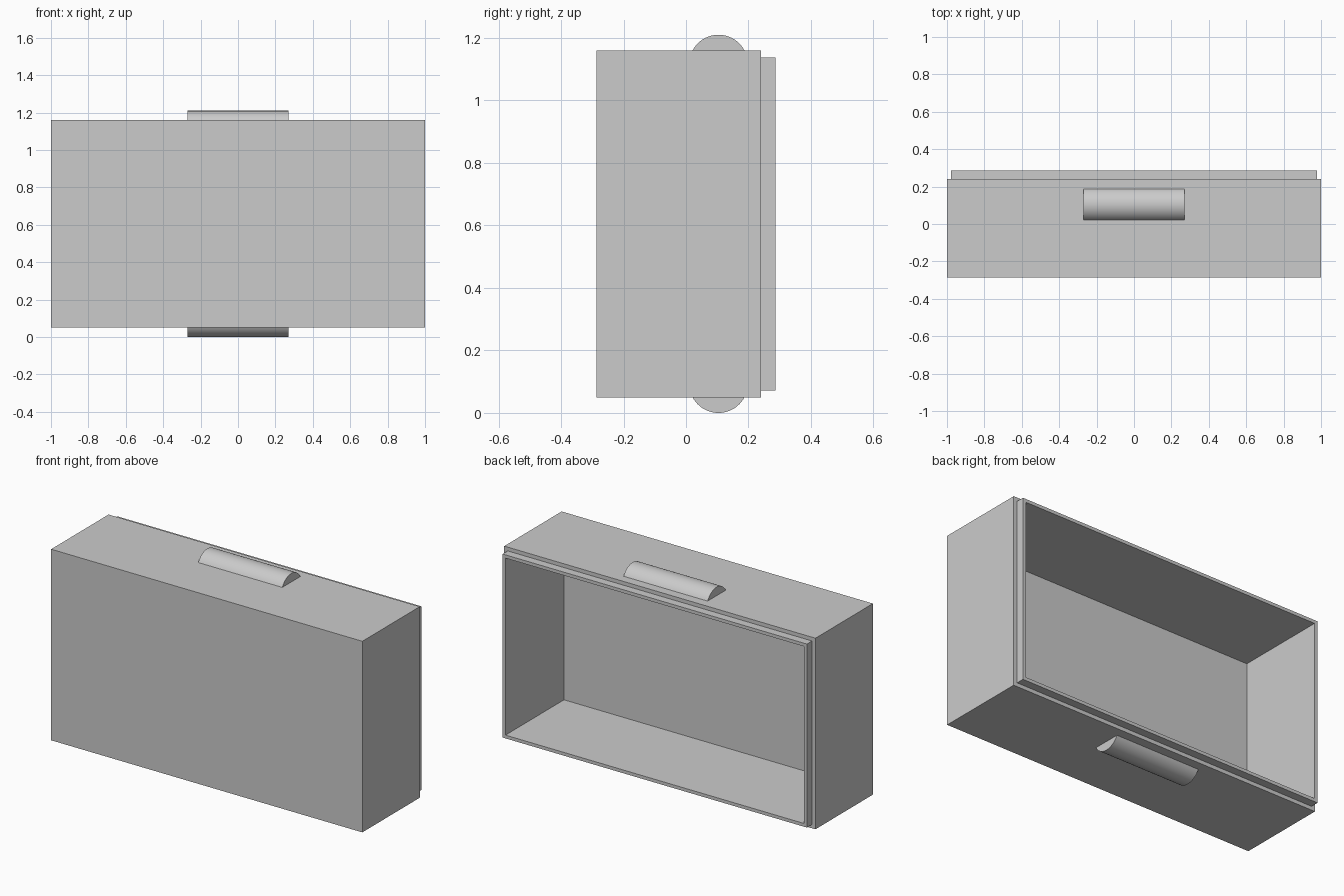
import bpy
import bmesh
import math

cube = bpy.data.objects.get("Cube")
if cube:
    bpy.data.objects.remove(cube, do_unlink=True)

GREY = (0.6, 0.6, 0.6, 1)
grey = bpy.data.materials.new("plain grey")
grey.use_nodes = True
grey.diffuse_color = GREY
bsdf = next(n for n in grey.node_tree.nodes if n.type == 'BSDF_PRINCIPLED')
bsdf.inputs["Base Color"].default_value = GREY

MID_Z = 0.605                       # centre height of the case
FRONT, STEP, RIM, FLOOR = -0.287, 0.24, 0.287, -0.25


def make_object(name, bm):
    bmesh.ops.recalc_face_normals(bm, faces=bm.faces)
    mesh = bpy.data.meshes.new(name)
    bm.to_mesh(mesh)
    bm.free()
    mesh.materials.append(grey)
    obj = bpy.data.objects.new(name, mesh)
    bpy.context.collection.objects.link(obj)
    return obj


def rectangle(bm, half_x, half_z, y):
    corners = [(-1, -1), (1, -1), (1, 1), (-1, 1)]
    return [bm.verts.new((sx * half_x, y, MID_Z + sz * half_z)) for sx, sz in corners]


# Open case: rectangles lofted from the front, over the stepped lip, into the cavity
bm = bmesh.new()
loops = [rectangle(bm, *size) for size in (
    (1.0, 0.555, FRONT), (1.0, 0.555, STEP),
    (0.978, 0.533, STEP), (0.978, 0.533, RIM),
    (0.959, 0.514, RIM), (0.959, 0.514, FLOOR))]
for a, b in zip(loops, loops[1:]):
    for i in range(4):
        j = (i + 1) % 4
        bm.faces.new((a[i], a[j], b[j], b[i]))
bm.faces.new(loops[0])
bm.faces.new(loops[-1])
make_object("case", bm)


# Rounded grips: solid circle segments on the top and underside
def make_grip(name, side):
    half_chord, rise, half_length, steps = 0.083, 0.05, 0.27, 24
    radius = (half_chord ** 2 + rise ** 2) / (2 * rise)
    spread = math.asin(half_chord / radius)
    bm = bmesh.new()
    profile = []
    for i in range(steps + 1):
        angle = spread * (2 * i / steps - 1)
        height = 0.555 + rise - radius + radius * math.cos(angle)
        profile.append(bm.verts.new((-half_length, 0.104 + radius * math.sin(angle),
                                     MID_Z + side * height)))
    face = bm.faces.new(profile)
    result = bmesh.ops.extrude_face_region(bm, geom=[face], use_keep_orig=True)
    moved = [v for v in result["geom"] if isinstance(v, bmesh.types.BMVert)]
    bmesh.ops.translate(bm, verts=moved, vec=(2 * half_length, 0, 0))
    grip = make_object(name, bm)
    bpy.ops.object.select_all(action='DESELECT')
    grip.select_set(True)
    bpy.context.view_layer.objects.active = grip
    bpy.ops.object.shade_smooth_by_angle(angle=math.radians(30))


make_grip("top_grip", 1)
make_grip("bottom_grip", -1)
